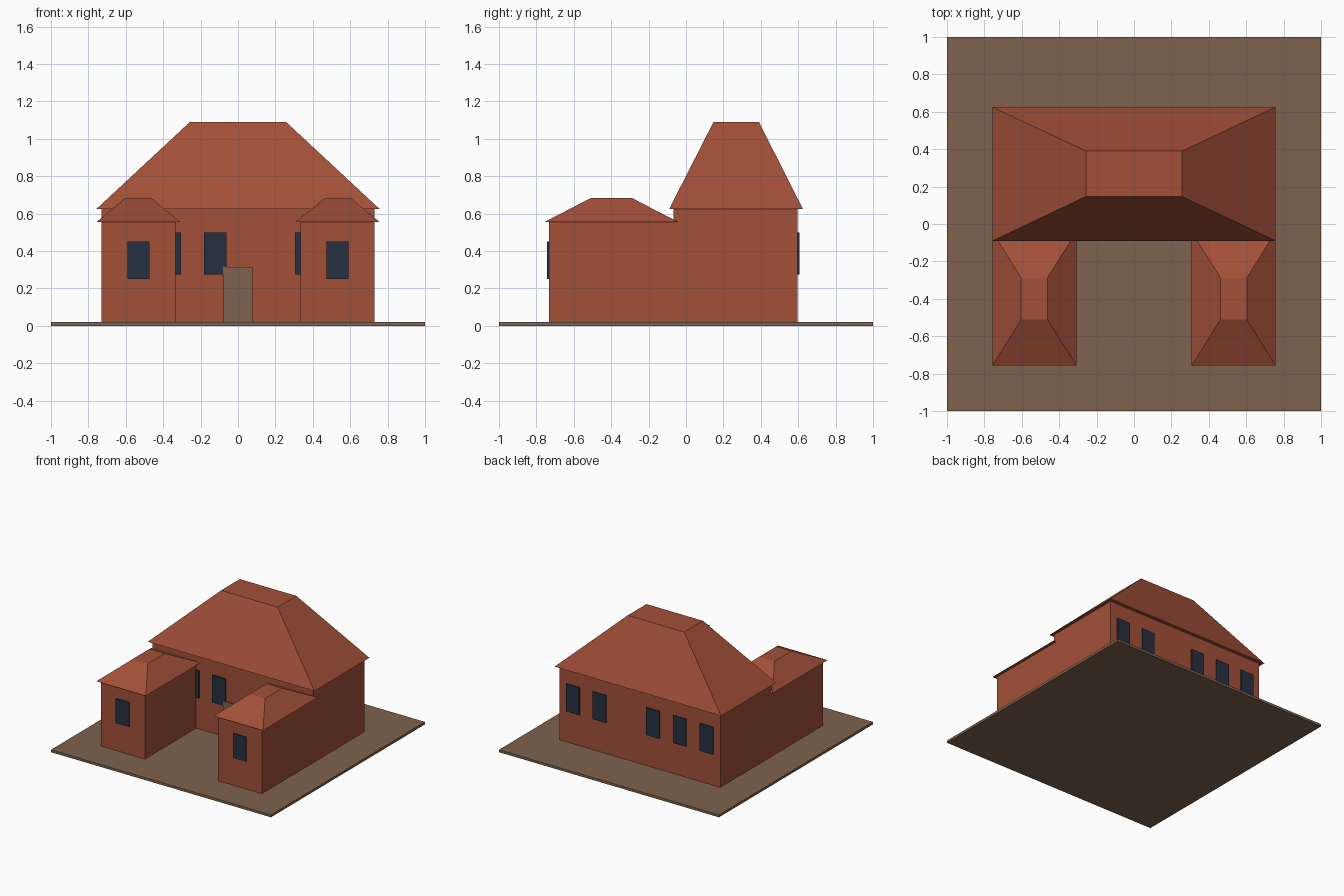
import bpy
import bmesh

cube = bpy.data.objects.get("Cube")
if cube:
    bpy.data.objects.remove(cube, do_unlink=True)


def make_material(name, rgb):
    mat = bpy.data.materials.new(name)
    mat.use_nodes = True
    colour = (*rgb, 1.0)
    mat.diffuse_color = colour
    mat.node_tree.nodes["Principled BSDF"].inputs["Base Color"].default_value = colour
    return mat


brick = make_material("red_brick", (0.36, 0.08, 0.04))
earth = make_material("brown_earth", (0.21, 0.123, 0.074))
glass = make_material("dark_glass", (0.019, 0.03, 0.05))


def frustum(name, mat, base, top, z0, z1):
    """Closed solid between two rectangles, each given as x0, x1, y0, y1."""
    bm = bmesh.new()
    rings = []
    for (x0, x1, y0, y1), z in ((base, z0), (top, z1)):
        corners = ((x0, y0), (x1, y0), (x1, y1), (x0, y1))
        rings.append([bm.verts.new((x, y, z)) for x, y in corners])
    low, high = rings
    bm.faces.new(low[::-1])
    bm.faces.new(high)
    for i in range(4):
        j = (i + 1) % 4
        bm.faces.new((low[i], low[j], high[j], high[i]))
    mesh = bpy.data.meshes.new(name)
    bm.to_mesh(mesh)
    bm.free()
    mesh.materials.append(mat)
    obj = bpy.data.objects.new(name, mesh)
    bpy.context.collection.objects.link(obj)
    return obj


def box(name, mat, rect, z0, z1):
    return frustum(name, mat, rect, rect, z0, z1)


def window(name, x, y, z0, z1):
    """Thin pane standing proud of the wall at y."""
    y0, y1 = (y - 0.009, y) if y < 0 else (y, y + 0.009)
    box(name, glass, (x - 0.06, x + 0.06, y0, y1), z0, z1)


GROUND = 0.02
FRONT, BACK = -0.067, 0.597
WING_FRONT = -0.733

# Ground slab
box("ground_slab", earth, (-1, 1, -1, 1), 0, GROUND)

# Main house with its flat-topped hipped roof
box("main_walls", brick, (-0.73, 0.73, FRONT, BACK), GROUND, 0.625)
frustum("main_roof", brick, (-0.757, 0.757, -0.09, 0.625),
        (-0.257, 0.257, 0.147, 0.39), 0.625, 1.09)

# Two front wings, mirrored left and right
for side, s in (("left", 1), ("right", -1)):
    def span(inner, outer, y0, y1):
        return (*sorted((s * inner, s * outer)), y0, y1)
    box(side + "_wing_walls", brick, span(0.333, 0.73, WING_FRONT, FRONT), GROUND, 0.555)
    frustum(side + "_wing_roof", brick, span(0.308, 0.757, -0.757, -0.042),
            span(0.463, 0.603, -0.51, -0.288), 0.555, 0.683)
    window(side + "_wing_window", s * 0.532, WING_FRONT, 0.25, 0.45)

# Windows of the main house on a regular spacing, with one bay left blank
bays = [0.243 * (i - 2.5) for i in range(6)]
for i, x in enumerate(bays):
    if i == 3:
        continue
    window(f"back_window_{i}", x, BACK, 0.275, 0.5)
    if abs(x) < 0.5:
        window(f"front_window_{i}", x, FRONT, 0.275, 0.5)

# Front door
box("front_door", earth, (-0.08, 0.077, FRONT - 0.014, FRONT), GROUND, 0.315)
